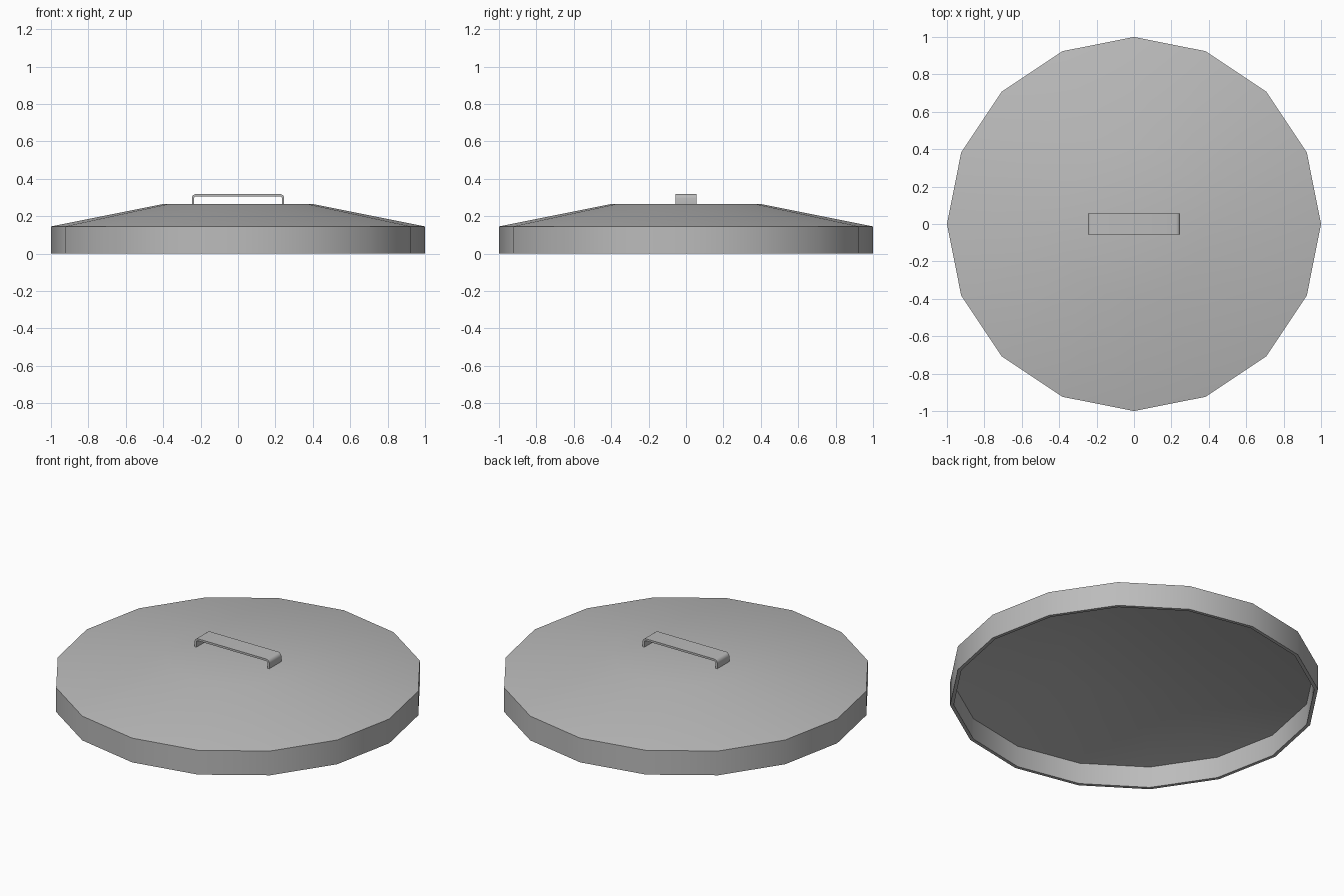
import bpy, bmesh, math

cube = bpy.data.objects.get("Cube")
if cube:
    bpy.data.objects.remove(cube, do_unlink=True)

SIDES = 16

metal = bpy.data.materials.new("grey metal")
metal.use_nodes = True
grey = (0.5, 0.5, 0.5, 1)
metal.diffuse_color = grey
metal.node_tree.nodes["Principled BSDF"].inputs["Base Color"].default_value = grey


def finish(name, bm):
    """Turn the bmesh into a smooth-shaded object with sharp creases."""
    bmesh.ops.recalc_face_normals(bm, faces=bm.faces)
    mesh = bpy.data.meshes.new(name)
    bm.to_mesh(mesh)
    bm.free()
    mesh.materials.append(metal)
    obj = bpy.data.objects.new(name, mesh)
    bpy.context.collection.objects.link(obj)
    bpy.ops.object.select_all(action="DESELECT")
    obj.select_set(True)
    bpy.context.view_layer.objects.active = obj
    bpy.ops.object.shade_smooth_by_angle(angle=math.radians(30))
    return obj


# Lid: hollow shell, from the outer crown down to the rim and up inside
profile = [(0.4, 0.265), (1, 0.145), (1, 0), (0.98, 0), (0.98, 0.127), (0.4, 0.245)]
bm = bmesh.new()
rings = []
for r, z in profile:
    angles = [math.tau * i / SIDES for i in range(SIDES)]
    rings.append([bm.verts.new((r * math.cos(a), r * math.sin(a), z)) for a in angles])
for a, b in zip(rings, rings[1:]):
    for i in range(SIDES):
        j = (i + 1) % SIDES
        bm.faces.new((a[i], a[j], b[j], b[i]))
bm.faces.new(rings[0])
bm.faces.new(rings[-1])
finish("lid", bm)

# Handle: flat strap bent down at both ends with rounded corners
HALF_LENGTH, HALF_WIDTH, TOP, FOOT = 0.247, 0.057, 0.318, 0.262
THICK, BEND, STEPS = 0.012, 0.022, 4


def strap_path(inset):
    """Right half of the strap outline, mirrored to make the whole path."""
    r = BEND - inset
    half = [(HALF_LENGTH - inset, FOOT)]
    for i in range(STEPS + 1):
        a = math.pi / 2 * i / STEPS
        half.append((HALF_LENGTH - BEND + r * math.cos(a), TOP - BEND + r * math.sin(a)))
    return half + [(-x, z) for x, z in reversed(half)]


bm = bmesh.new()
outer, inner = strap_path(0), strap_path(THICK)
rows = [[bm.verts.new((x, y, z)) for x, z in path]
        for path, y in ((outer, -HALF_WIDTH), (outer, HALF_WIDTH),
                        (inner, HALF_WIDTH), (inner, -HALF_WIDTH))]
for k in range(4):
    a, b = rows[k], rows[(k + 1) % 4]
    for i in range(len(a) - 1):
        bm.faces.new((a[i], a[i + 1], b[i + 1], b[i]))
for end in (0, -1):
    bm.faces.new([row[end] for row in rows])
finish("handle", bm)
